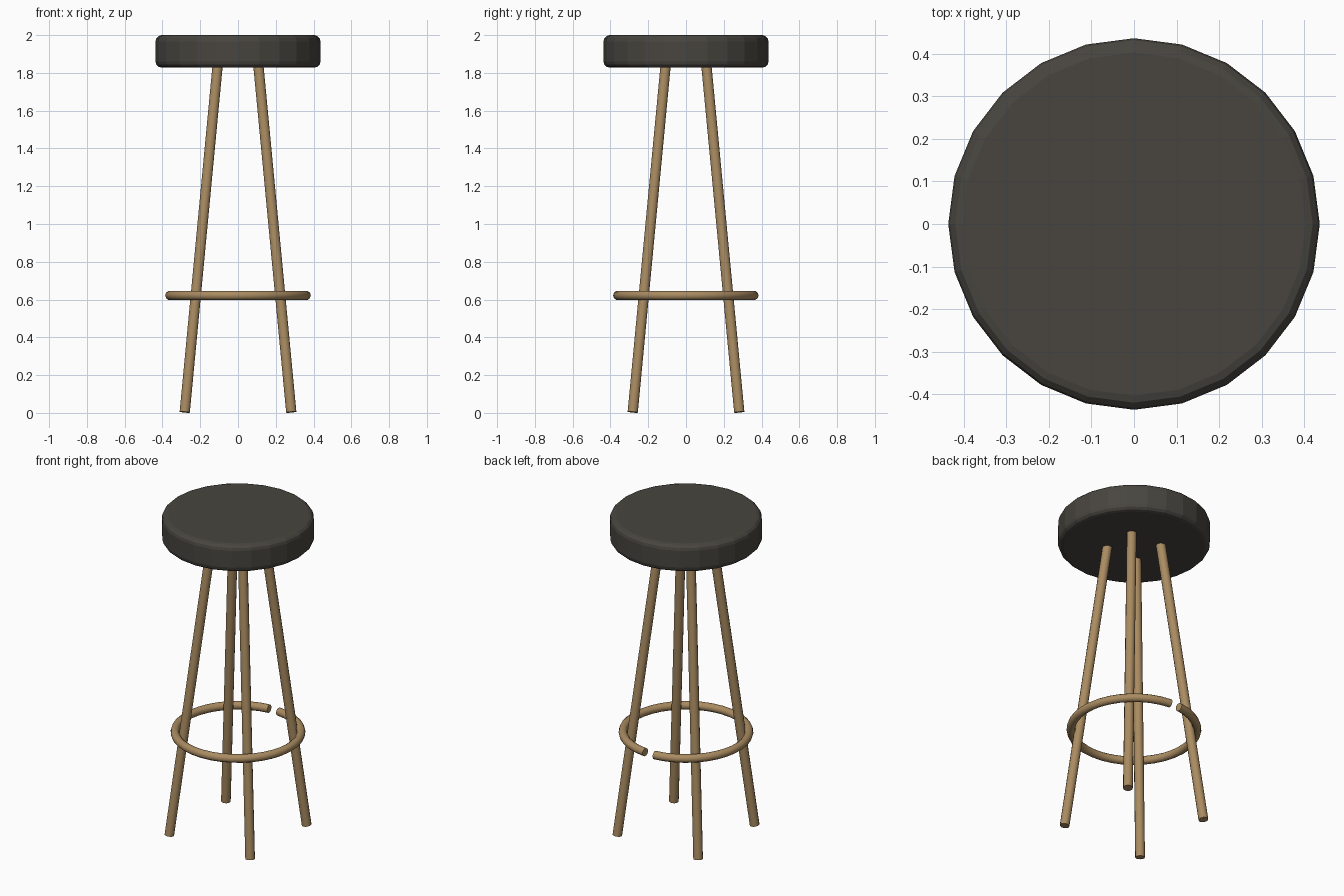
import bpy, bmesh
from math import sin, cos, pi, radians
from mathutils import Vector

if "Cube" in bpy.data.objects:
    bpy.data.objects.remove(bpy.data.objects["Cube"])


def material(name, rgb):
    m = bpy.data.materials.new(name)
    m.diffuse_color = (*rgb, 1)
    m.use_nodes = True
    m.node_tree.nodes["Principled BSDF"].inputs["Base Color"].default_value = m.diffuse_color
    return m


wood = material("wood", (0.40, 0.26, 0.12))
leather = material("dark_leather", (0.065, 0.06, 0.05))


def cylinder(name, a, b, radius, sides, mat):
    a, b = Vector(a), Vector(b)
    bpy.ops.mesh.primitive_cylinder_add(vertices=sides, radius=radius,
                                        depth=(b - a).length, location=(a + b) / 2)
    ob = bpy.context.object
    ob.name = name
    ob.rotation_euler = (b - a).to_track_quat('Z', 'Y').to_euler()
    ob.data.materials.append(mat)
    return ob


# Padded round seat: 24-sided, rounded rims
seat = cylinder("seat", (0, 0, 1.828), (0, 0, 2.0), 0.437, 24, leather)
seat.rotation_euler = (0, 0, radians(90))
bev = seat.modifiers.new("rim", 'BEVEL')
bev.width = 0.033
bev.segments = 3
bev.limit_method = 'ANGLE'
bev.angle_limit = radians(40)

# Four splayed legs running up into the seat
for y, side_y in ((-1, "front"), (1, "back")):
    for x, side_x in ((-1, "left"), (1, "right")):
        cylinder(f"{side_y}_{side_x}_leg",
                 (x * 0.282, y * 0.282, 0.004), (x * 0.105, y * 0.105, 1.87),
                 0.028, 12, wood)
        bpy.ops.object.shade_smooth_by_angle(angle=radians(35))

# Footrest: open ring of round bar with a small gap at the back
R, r, z, n, sides = 0.361, 0.025, 0.622, 36, 10
gap = radians(10.5)
bm = bmesh.new()
loops = []
for i in range(n + 1):
    t = pi / 2 + gap / 2 + (2 * pi - gap) * i / n
    loops.append([bm.verts.new(((R + r * cos(p)) * cos(t), (R + r * cos(p)) * sin(t), z + r * sin(p)))
                  for p in (2 * pi * k / sides for k in range(sides))])
for a, b in zip(loops, loops[1:]):
    for k in range(sides):
        j = (k + 1) % sides
        bm.faces.new((a[k], b[k], b[j], a[j]))
bm.faces.new(loops[0])
bm.faces.new(loops[-1])
bmesh.ops.recalc_face_normals(bm, faces=bm.faces)
mesh = bpy.data.meshes.new("footrest_ring")
bm.to_mesh(mesh)
bm.free()
mesh.materials.append(wood)
ring = bpy.data.objects.new("footrest_ring", mesh)
bpy.context.collection.objects.link(ring)
bpy.ops.object.select_all(action='DESELECT')
ring.select_set(True)
bpy.context.view_layer.objects.active = ring
bpy.ops.object.shade_smooth_by_angle(angle=radians(40))
